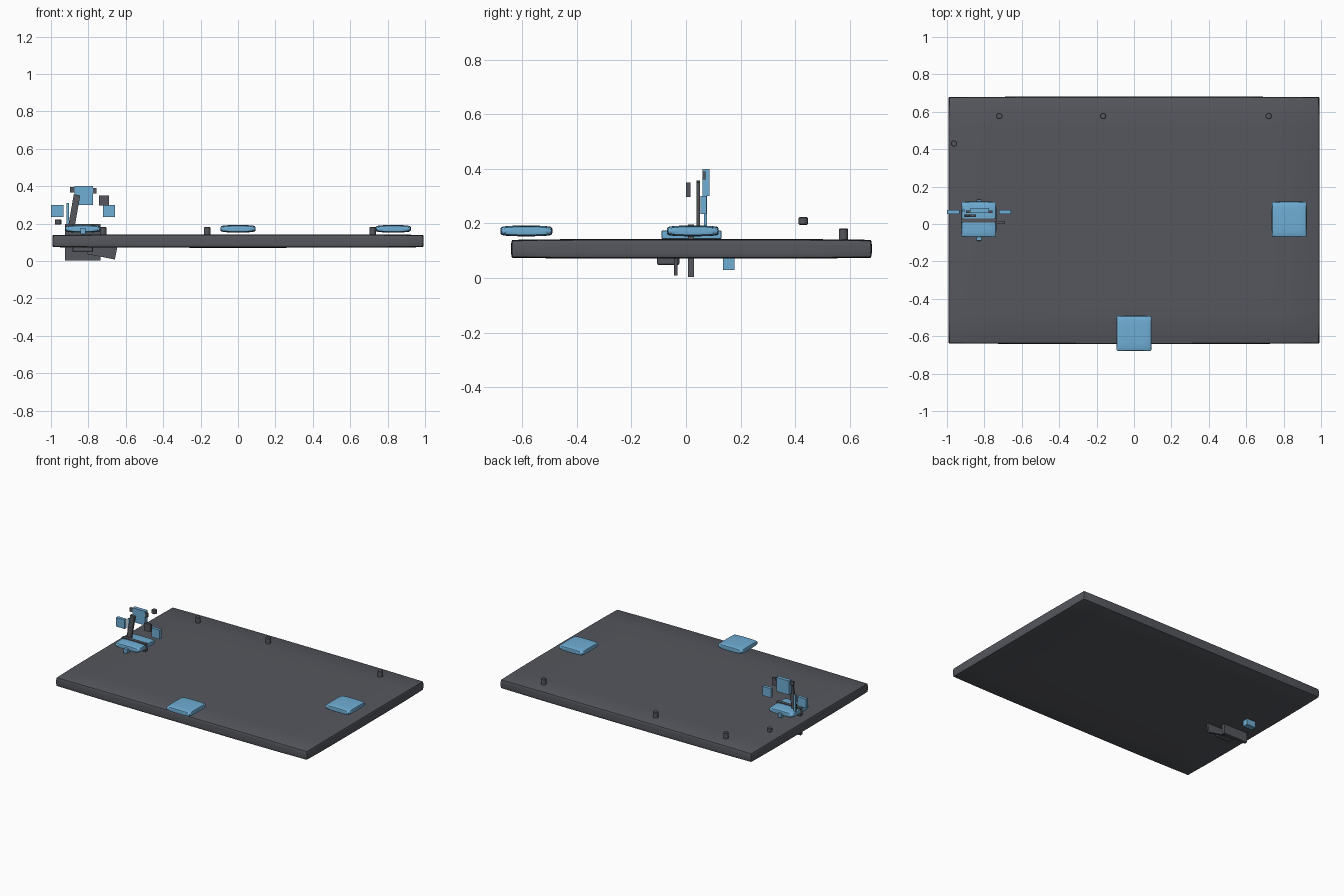
import bpy, bmesh
from math import radians
from mathutils import Matrix, Vector

if "Cube" in bpy.data.objects:
    bpy.data.objects.remove(bpy.data.objects["Cube"])

blue = bpy.data.materials.new("blue")
blue.diffuse_color = (0.16, 0.42, 0.66, 1)
blue.use_nodes = True
blue.node_tree.nodes["Principled BSDF"].inputs["Base Color"].default_value = blue.diffuse_color
dark = bpy.data.materials.new("dark_grey")
dark.diffuse_color = (0.09, 0.095, 0.11, 1)
dark.use_nodes = True
dark.node_tree.nodes["Principled BSDF"].inputs["Base Color"].default_value = dark.diffuse_color


def finish(name, bm, mat, smooth=False):
    me = bpy.data.meshes.new(name)
    bm.to_mesh(me)
    bm.free()
    ob = bpy.data.objects.new(name, me)
    bpy.context.collection.objects.link(ob)
    me.materials.append(mat)
    if smooth:
        bpy.context.view_layer.objects.active = ob
        ob.select_set(True)
        bpy.ops.object.shade_smooth_by_angle(angle=radians(35))
        ob.select_set(False)
    return ob


def block(name, x, y, z, mat, tilt=0, bevel=0.0):
    """Box given by its extents, optionally tilted about y."""
    bm = bmesh.new()
    bmesh.ops.create_cube(bm, size=1)
    size = Vector((x[1] - x[0], y[1] - y[0], z[1] - z[0]))
    mid = Vector((sum(x), sum(y), sum(z))) / 2
    bmesh.ops.scale(bm, vec=size, verts=bm.verts)
    if bevel:
        bmesh.ops.bevel(bm, geom=bm.edges[:], offset=bevel, segments=2,
                        profile=0.5, affect='EDGES')
    bmesh.ops.rotate(bm, matrix=Matrix.Rotation(radians(tilt), 3, 'Y'), verts=bm.verts)
    bmesh.ops.translate(bm, vec=mid, verts=bm.verts)
    return finish(name, bm, mat)


def cushion(name, x, y, z, mat, bulge, top_bulge, bevel):
    """Slab whose faces swell slightly towards their middles."""
    bm = bmesh.new()
    bmesh.ops.create_cube(bm, size=2)
    h = Vector((x[1] - x[0], y[1] - y[0], z[1] - z[0])) / 2
    mid = Vector((sum(x), sum(y), sum(z))) / 2
    bmesh.ops.subdivide_edges(bm, edges=bm.edges[:], cuts=7, use_grid_fill=True)
    for v in bm.verts:
        a, b, c = v.co
        v.co = (a * (h.x - bulge * (b ** 4 + c ** 4) / 2),
                b * (h.y - bulge * (a ** 4 + c ** 4) / 2),
                c * (h.z - top_bulge * (a ** 4 + b ** 4) / 2))
    rim = [e for e in bm.edges if len(e.link_faces) == 2
           and e.calc_face_angle() > radians(60)]
    bmesh.ops.bevel(bm, geom=rim, offset=bevel, segments=2, profile=0.5, affect='EDGES')
    bmesh.ops.translate(bm, vec=mid, verts=bm.verts)
    return finish(name, bm, mat, True)


def peg(name, x, y, z0, z1, r=0.017):
    bm = bmesh.new()
    bmesh.ops.create_cone(bm, cap_ends=True, segments=20, radius1=r, radius2=r, depth=z1 - z0)
    rim = [e for e in bm.edges if e.calc_face_angle() > radians(60)]
    bmesh.ops.bevel(bm, geom=rim, offset=0.003, segments=1, affect='EDGES')
    bmesh.ops.translate(bm, vec=(x, y, (z0 + z1) / 2), verts=bm.verts)
    return finish(name, bm, dark, True)


# Base board
cushion("board", (-0.993, 0.993), (-0.641, 0.681), (0.071, 0.143), dark, 0.005, 0.006, 0.003)

# Three pads floating just above the board
for name, px, py in (("left_pad", -0.83, 0.025), ("right_pad", 0.83, 0.025),
                     ("front_pad", 0.0, -0.585)):
    cushion(name, (px - 0.094, px + 0.094), (py - 0.095, py + 0.095), (0.153, 0.192),
            blue, 0.004, 0.008, 0.005)

# Pegs along the back edge, and a floating one at the left
for i, px in enumerate((-0.72, -0.165, 0.72)):
    peg(f"back_peg_{i + 1}", px, 0.577, 0.138, 0.181)
peg("left_peg", -0.962, 0.43, 0.195, 0.223)

# Upright plate through the left pad, with plates below the board
block("upright_plate", (-0.925, -0.735), (0.007, 0.03), (0.004, 0.197), dark)
block("tilted_plate", (-0.80, -0.65), (-0.044, -0.031), (0.022, 0.095), dark, tilt=11)
block("lower_slab", (-0.885, -0.775), (-0.106, -0.024), (0.047, 0.09), dark, bevel=0.008)
block("lower_block", (-0.875, -0.805), (0.136, 0.177), (0.03, 0.072), blue)

# Cross bar showing as tabs on both ends of the left pad
block("pad_cross_bar", (-0.843, -0.815), (-0.09, 0.13), (0.143, 0.174), blue, bevel=0.004)

# Figure standing on the left pad
block("leaning_post", (-0.893, -0.858), (0.038, 0.052), (0.185, 0.355), dark, tilt=10)
block("thin_post", (-0.918, -0.904), (0.066, 0.077), (0.185, 0.31), blue)
block("head_block", (-0.875, -0.775), (0.06, 0.086), (0.30, 0.40), blue)
block("head_knob_left", (-0.897, -0.87), (0.06, 0.071), (0.367, 0.395), dark)
block("head_knob_right", (-0.78, -0.757), (0.06, 0.071), (0.362, 0.39), dark)
block("left_hand", (-1.0, -0.933), (0.053, 0.075), (0.235, 0.30), blue)
block("right_hand", (-0.722, -0.657), (0.053, 0.075), (0.235, 0.30), blue)
block("side_block", (-0.744, -0.69), (0.0, 0.016), (0.297, 0.35), dark)
